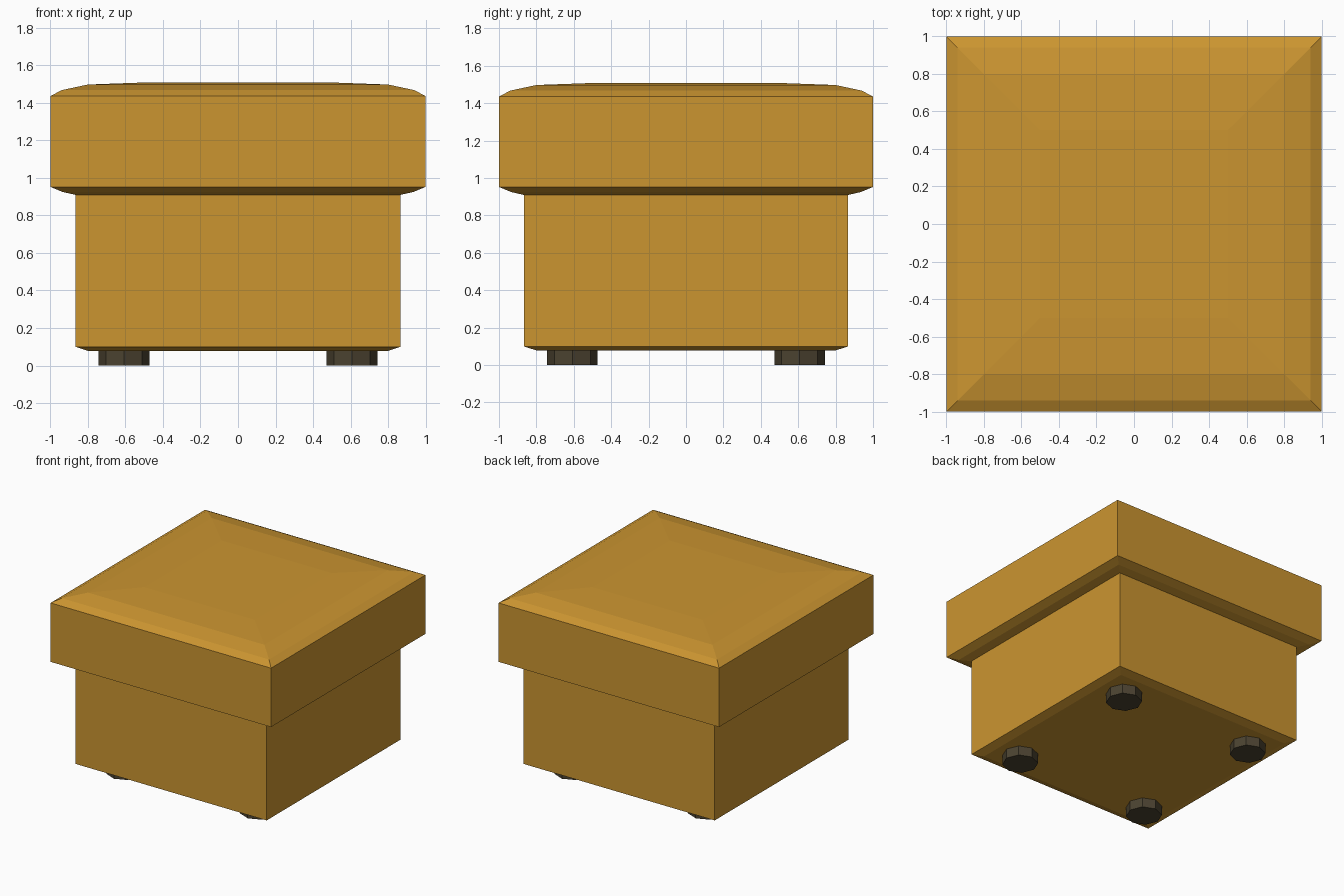
import bpy, bmesh
from mathutils import Matrix

if "Cube" in bpy.data.objects:
    bpy.data.objects.remove(bpy.data.objects["Cube"])


def material(name, color):
    m = bpy.data.materials.new(name)
    m.diffuse_color = color
    m.use_nodes = True
    m.node_tree.nodes["Principled BSDF"].inputs["Base Color"].default_value = m.diffuse_color
    return m


def finish(bm, name, mat):
    bmesh.ops.recalc_face_normals(bm, faces=bm.faces)
    me = bpy.data.meshes.new(name)
    bm.to_mesh(me)
    bm.free()
    me.materials.append(mat)
    ob = bpy.data.objects.new(name, me)
    bpy.context.collection.objects.link(ob)
    return ob


def square_loft(name, profile, mat):
    """Stack square rings given as (half width, z) and cap both ends."""
    bm = bmesh.new()
    rings = [[bm.verts.new((sx * h, sy * h, z))
              for sx, sy in ((-1, -1), (1, -1), (1, 1), (-1, 1))]
             for h, z in profile]
    for a, b in zip(rings, rings[1:]):
        for i in range(4):
            j = (i + 1) % 4
            bm.faces.new((a[i], a[j], b[j], b[i]))
    bm.faces.new(rings[0])
    bm.faces.new(rings[-1])
    return finish(bm, name, mat)


leather = material("tan_leather", (0.60, 0.30, 0.03, 1))
dark = material("dark_wood", (0.07, 0.055, 0.03, 1))

# Padded lid with softly domed top
square_loft("cushion_lid", [(0.80, 0.90), (0.865, 0.909), (0.935, 0.925),
                            (1.0, 0.952), (1.0, 1.435), (0.94, 1.467),
                            (0.80, 1.497), (0.50, 1.508)], leather)

# Box body with a chamfered bottom edge
square_loft("body", [(0.80, 0.078), (0.867, 0.10), (0.867, 0.915)], leather)

# Four octagonal feet
for sx, side in ((-1, "left"), (1, "right")):
    for sy, end in ((-1, "front"), (1, "back")):
        bm = bmesh.new()
        bmesh.ops.create_cone(bm, cap_ends=True, segments=8,
                              radius1=0.135, radius2=0.135, depth=0.08,
                              matrix=Matrix.Translation((sx * 0.607, sy * 0.607, 0.04)))
        finish(bm, f"foot_{end}_{side}", dark)
